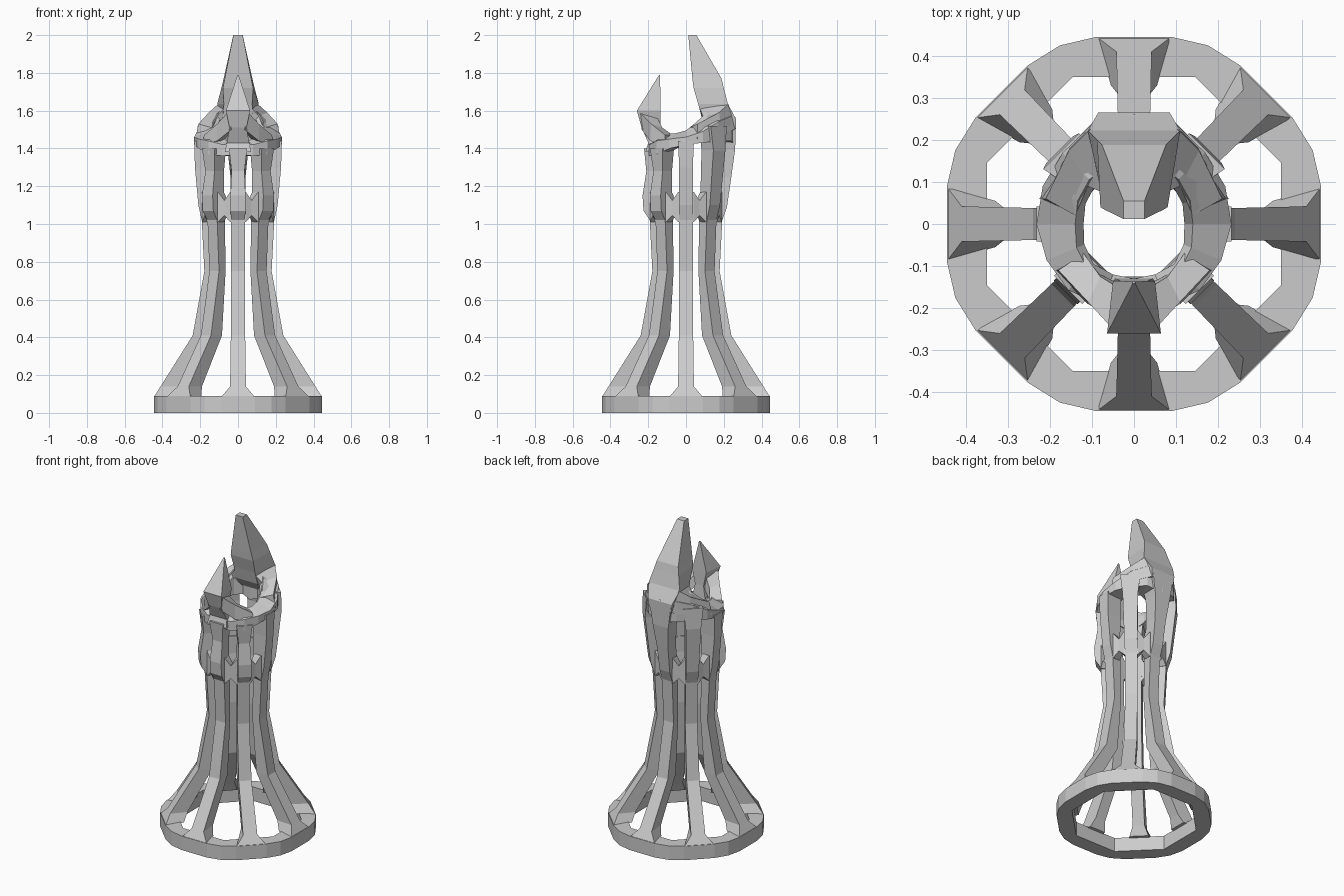
import bpy, bmesh
from math import sin, cos, radians


def polar(deg, r, side, z):
    """Point at angle deg (0 = front, 90 = right), radius r, sideways offset side."""
    a = radians(deg)
    return (r * sin(a) + side * cos(a), -r * cos(a) + side * sin(a), z)


def loft(name, sections, closed=False):
    """Skin equal-length point loops; closed joins last to first, otherwise caps."""
    bm = bmesh.new()
    rows = [[bm.verts.new(p) for p in s] for s in sections]
    n = len(rows[0])
    pairs = list(zip(rows, rows[1:]))
    if closed:
        pairs.append((rows[-1], rows[0]))
    for a, b in pairs:
        for i in range(n):
            j = (i + 1) % n
            bm.faces.new((a[i], a[j], b[j], b[i]))
    if not closed:
        bm.faces.new(rows[0])
        bm.faces.new(rows[-1])
    bmesh.ops.recalc_face_normals(bm, faces=bm.faces)
    me = bpy.data.meshes.new(name)
    bm.to_mesh(me)
    bm.free()
    ob = bpy.data.objects.new(name, me)
    bpy.context.collection.objects.link(ob)
    return ob


def bar(name, deg, profile):
    """Upright bar: profile rows are z, inner r, outer r, inner half width, outer half width."""
    return loft(name, [[polar(deg, ri, -wi, z), polar(deg, ri, wi, z),
                        polar(deg, ro, wo, z), polar(deg, ro, -wo, z)]
                       for z, ri, ro, wi, wo in profile])


# Base ring: 24-sided outside, octagonal inside
sections = []
for k in range(8):
    for off, ro in ((-11.4, .454), (11.4, .454), (22.5, .46)):
        ri = .35 / cos(radians(off))
        d = 45 * k + off
        sections.append([polar(d, ri, 0, 0), polar(d, ro, 0, 0),
                         polar(d, ro, 0, .09), polar(d, ri, 0, .09)])
loft("base_ring", sections, closed=True)

# Eight curved legs with flared feet
lower = [(.085, .33, .445, .055, .088), (.14, .305, .41, .035, .042),
         (.41, .155, .24, .035, .038), (.75, .125, .178, .032, .036),
         (1.02, .13, .192, .032, .036)]
upper_front = [(1.07, .135, .225, .035, .04), (1.15, .14, .23, .035, .04),
               (1.28, .135, .21, .03, .034), (1.40, .13, .222, .04, .048)]
upper_side = [(1.10, .135, .21, .034, .036), (1.30, .13, .228, .032, .036),
              (1.44, .13, .232, .036, .042)]
upper_rear = [(1.10, .14, .217, .034, .038), (1.39, .15, .25, .034, .045),
              (1.52, .14, .245, .04, .06)]
upper_back = [(1.09, .14, .217, .034, .036), (1.25, .15, .24, .034, .04),
              (1.395, .16, .26, .045, .055), (1.555, .13, .265, .07, .08)]
for k in range(8):
    kind = min(k, 8 - k)
    top = (upper_front, upper_front, upper_side, upper_rear, upper_back)[kind]
    bar("leg_%d" % k, 45 * k, lower + top)

# Middle band, flaring where it meets the legs
sections = []
for k in range(8):
    for off, ri, ro, zb, zt in ((-12, .138, .195, 1.01, 1.17), (12, .138, .195, 1.01, 1.17),
                                (22.5, .145, .19, 1.045, 1.125)):
        d = 45 * k + off
        sections.append([polar(d, ri, 0, zb), polar(d, ro, 0, zb),
                         polar(d, ro, 0, zt), polar(d, ri, 0, zt)])
loft("middle_band", sections, closed=True)

# Crown: tilted rim rising to the back (inner r, outer r, bottom, outer top, inner top)
rim = [(.13, .20, 1.37, 1.43, 1.44), (.13, .21, 1.36, 1.42, 1.44), (.135, .222, 1.37, 1.44, 1.48),
       (.128, .225, 1.40, 1.45, 1.48), (.12, .232, 1.42, 1.46, 1.495),
       (.125, .235, 1.43, 1.49, 1.54), (.13, .24, 1.44, 1.54, 1.59),
       (.135, .258, 1.44, 1.57, 1.63), (.12, .262, 1.42, 1.565, 1.65)]
sections = []
for k in range(16):
    ri, ro, zb, zo, zi = rim[min(k, 16 - k)]
    d = 22.5 * k
    sections.append([polar(d, ri, 0, zb), polar(d, ro, 0, zb),
                     polar(d, ro, 0, zo), polar(d, ri + .02, 0, zi), polar(d, ri, 0, zi - .03)])
loft("crown_rim", sections, closed=True)

# Tall back spike leaning forward over the opening
bar("back_spike", 180, [(1.50, .12, .262, .07, .08), (1.555, .085, .265, .08, .085),
                        (1.635, .065, .222, .075, .11), (1.72, .04, .20, .08, .088),
                        (1.77, .034, .188, .07, .076), (2.0, .012, .055, .025, .025)])

# Shoulders joining the spike to the rim
for s in (-1, 1):
    loft("shoulder", [[(s * x, y, z) for x, y, z in sec] for sec in (
        [(.06, .12, 1.50), (.08, .26, 1.50), (.105, .225, 1.635), (.075, .075, 1.61)],
        [(.12, .10, 1.48), (.15, .19, 1.48), (.155, .175, 1.59), (.11, .09, 1.57)],
        [(.14, .02, 1.45), (.225, .06, 1.45), (.21, .06, 1.53), (.14, .02, 1.51)])])

# Short front spike on a pinched neck
bar("front_spike", 0, [(1.38, .13, .215, .05, .07), (1.43, .13, .20, .045, .06),
                       (1.51, .135, .235, .03, .045), (1.60, .135, .26, .05, .064),
                       (1.79, .137, .142, .003, .003)])

# Angular cheeks bracing the front spike against the rim
for s in (-1, 1):
    loft("front_cheek", [[(s * x, y, z) for x, y, z in sec] for sec in (
        [(.02, -.15, 1.50), (.035, -.235, 1.50), (.055, -.245, 1.59), (.04, -.15, 1.56)],
        [(.08, -.12, 1.44), (.11, -.19, 1.44), (.11, -.185, 1.53), (.08, -.125, 1.51)],
        [(.12, -.07, 1.42), (.19, -.11, 1.42), (.18, -.11, 1.47), (.12, -.07, 1.47)])])
